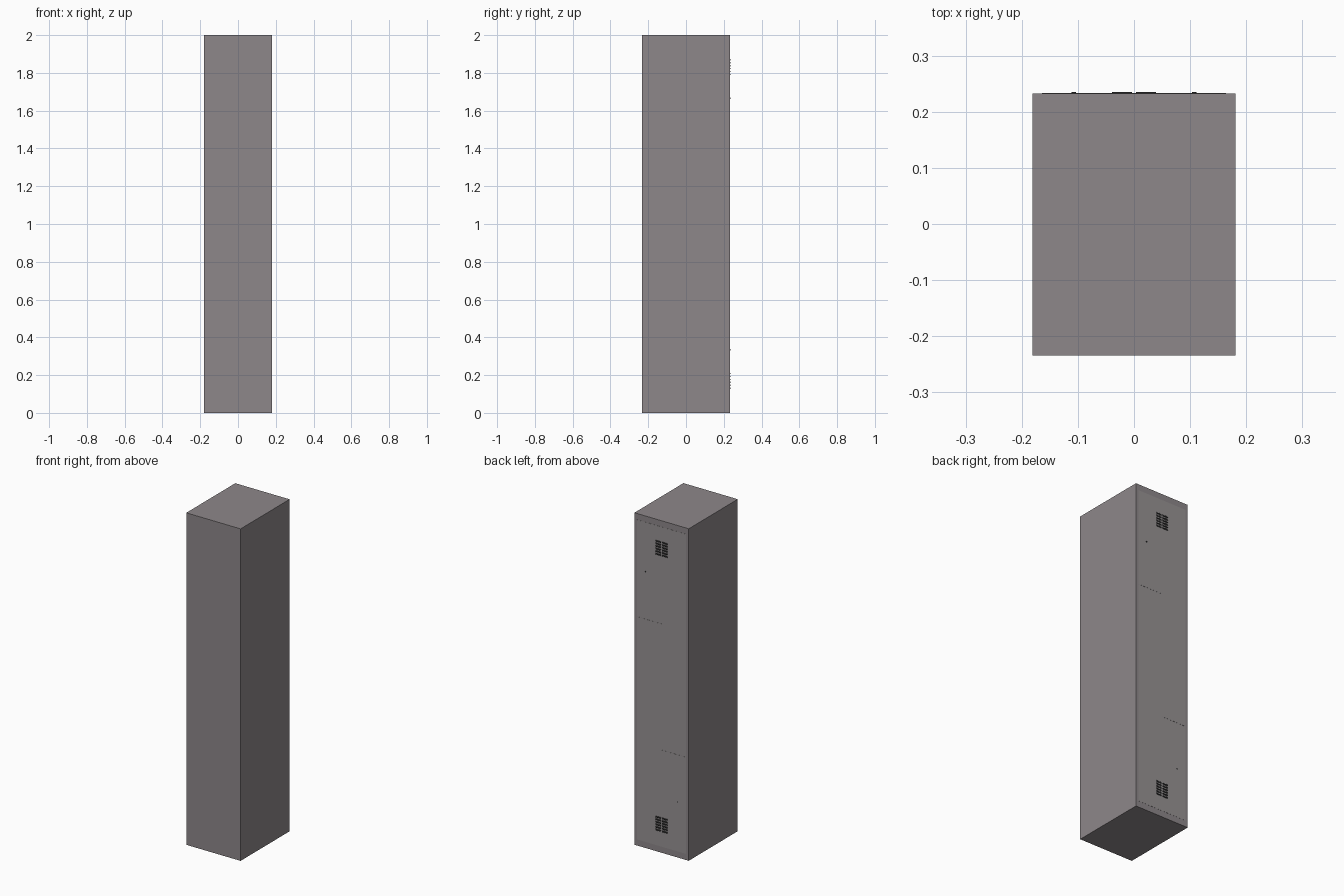
import bpy, bmesh, math
from mathutils import Matrix

if "Cube" in bpy.data.objects:
    bpy.data.objects.remove(bpy.data.objects["Cube"])

W, BACK, FACE, H = 0.181, -0.234, 0.2325, 2.0
DOOR = 0.2333


def material(name, rgb):
    m = bpy.data.materials.new(name)
    m.diffuse_color = (*rgb, 1)
    m.use_nodes = True
    m.node_tree.nodes["Principled BSDF"].inputs["Base Color"].default_value = m.diffuse_color
    return m


steel = material("body_grey", (0.27, 0.245, 0.255))
panel = material("door_grey", (0.31, 0.29, 0.295))
dark = material("dark_trim", (0.03, 0.03, 0.03))

# half turn about the middle of the door face, giving the lower half of the locker
HALF_TURN = (Matrix.Translation((0, 0, H / 2)) @ Matrix.Rotation(math.pi, 4, 'Y')
             @ Matrix.Translation((0, 0, -H / 2)))


def finish(name, bm, mat):
    bmesh.ops.recalc_face_normals(bm, faces=bm.faces)
    me = bpy.data.meshes.new(name)
    bm.to_mesh(me)
    bm.free()
    me.materials.append(mat)
    ob = bpy.data.objects.new(name, me)
    bpy.context.collection.objects.link(ob)
    return ob


def prism(bm, points, direction):
    f = bm.faces.new([bm.verts.new(p) for p in points])
    r = bmesh.ops.extrude_face_region(bm, geom=[f])
    vs = [v for v in r["geom"] if isinstance(v, bmesh.types.BMVert)]
    bmesh.ops.translate(bm, verts=vs, vec=direction)
    # the extrude drops the start cap only when it is interior, so restore it if missing
    bmesh.ops.holes_fill(bm, edges=[e for e in bm.edges if e.is_boundary])


# cabinet body
bm = bmesh.new()
prism(bm, [(-W, BACK, 0), (W, BACK, 0), (W, FACE, 0), (-W, FACE, 0)], (0, 0, H))
finish("cabinet_body", bm, steel)

for label, turn in (("upper", Matrix.Identity(4)), ("lower", HALF_TURN)):
    # L-shaped door: full width at its end, narrow leg beside its neighbour
    mx, mz, g, step = W - 0.017, 0.037, 0.001, 0.38
    outline = [(mx, H - mz), (-mx, H - mz), (-mx, 1 - step + g),
               (-g, 1 - step + g), (-g, 1 + step + g), (mx, 1 + step + g)]
    bm = bmesh.new()
    prism(bm, [(x, FACE, z) for x, z in outline], (0, DOOR - FACE, 0))
    bm.transform(turn)
    finish(label + "_door", bm, panel)

    # two columns of louvres
    bm = bmesh.new()
    for side in (-1, 1):
        for i in range(6):
            x0, z = side * 0.0215 - 0.018, 1.792 + i * 0.0155
            prism(bm, [(x0, DOOR, z - 0.0045), (x0, 0.235, z - 0.0025),
                       (x0, 0.235, z + 0.0025), (x0, DOOR, z + 0.0045)], (0.036, 0, 0))
    bm.transform(turn)
    finish(label + "_vent_slats", bm, dark)

    # round lock
    bm = bmesh.new()
    bmesh.ops.create_cone(bm, cap_ends=True, segments=16, radius1=0.004, radius2=0.004,
                          depth=0.003,
                          matrix=turn @ Matrix.Translation((0.107, 0.2335, 1.665))
                          @ Matrix.Rotation(math.pi / 2, 4, 'X'))
    finish(label + "_lock", bm, dark)
